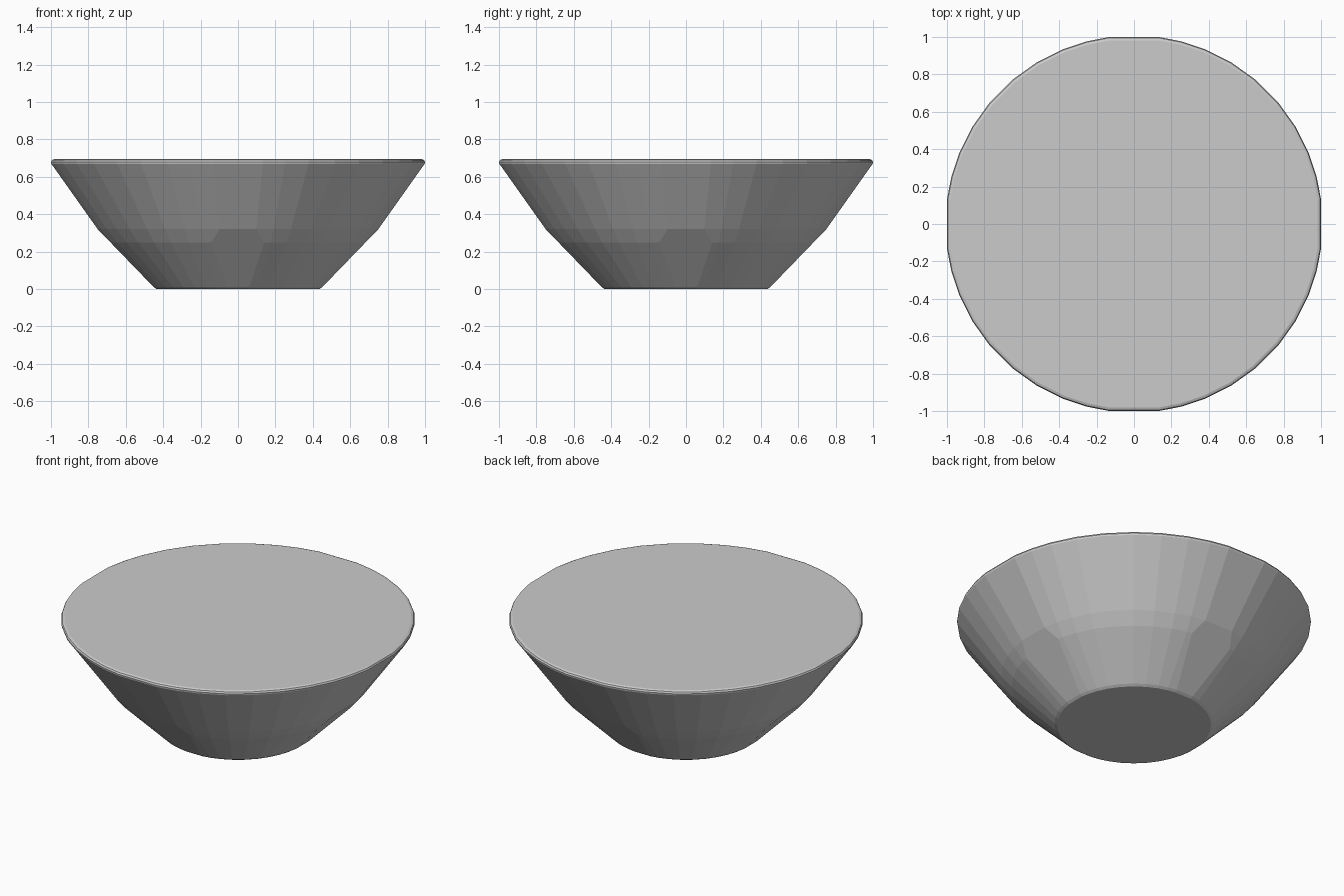
import bpy, bmesh, math
from mathutils import Vector

if "Cube" in bpy.data.objects:
    bpy.data.objects.remove(bpy.data.objects["Cube"])

# Uneven facet angles of one quadrant, repeated four times
QUAD = [7.5, 14.5, 22, 31, 40, 50, 59, 68, 75.5, 82.5]
ANGLES = [math.radians(a + 90 * q) for q in range(4) for a in QUAD]

# Profile: (distance to the flat side, height)
PROFILE = [(0.435, 0.0), (0.45, 0.01), (0.692, 0.25), (0.75, 0.32),
           (0.998, 0.67), (1.0, 0.68), (0.995, 0.69), (0.982, 0.695)]
K = 1 / math.cos(math.radians(7.5))

# Solid bowl body lofted ring by ring
bm = bmesh.new()
rings = [[bm.verts.new((r * K * math.cos(a), r * K * math.sin(a), z)) for a in ANGLES]
         for r, z in PROFILE]
n = len(ANGLES)
for lo, hi in zip(rings, rings[1:]):
    for i in range(n):
        j = (i + 1) % n
        bm.faces.new((lo[i], lo[j], hi[j], hi[i]))
bm.faces.new(rings[0][::-1])
bm.faces.new(rings[-1])

# Arched flat facets sliced off the lower wall on the four sides
for q in range(4):
    c, s = round(math.cos(q * math.pi / 2)), round(math.sin(q * math.pi / 2))
    cut = bmesh.ops.bisect_plane(
        bm, geom=bm.verts[:] + bm.edges[:] + bm.faces[:], dist=1e-5,
        plane_co=Vector((0.45 * c, 0.45 * s, 0.01)),
        plane_no=Vector((0.31 * c, 0.31 * s, -0.30)).normalized(), clear_outer=True)
    edges = [e for e in cut["geom_cut"] if isinstance(e, bmesh.types.BMEdge) and e.is_boundary]
    if edges:
        bmesh.ops.holes_fill(bm, edges=edges, sides=0)
bmesh.ops.recalc_face_normals(bm, faces=bm.faces[:])

mesh = bpy.data.meshes.new("bowl")
bm.to_mesh(mesh)
bm.free()
bpy.context.collection.objects.link(bpy.data.objects.new("bowl", mesh))
